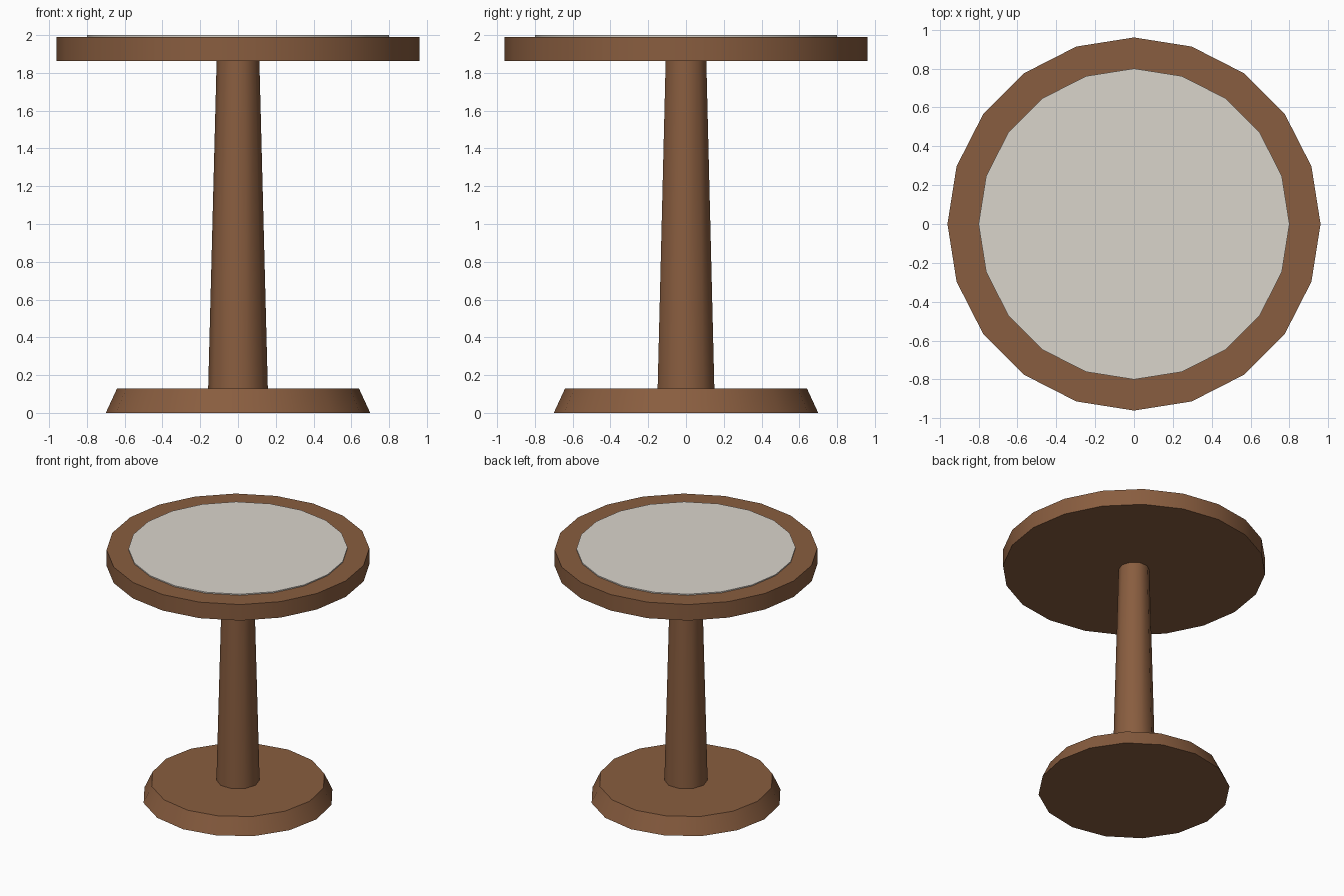
import bpy, bmesh, math

if "Cube" in bpy.data.objects:
    bpy.data.objects.remove(bpy.data.objects["Cube"])


def material(name, color):
    m = bpy.data.materials.new(name)
    m.diffuse_color = (*color, 1.0)
    m.use_nodes = True
    m.node_tree.nodes["Principled BSDF"].inputs["Base Color"].default_value = m.diffuse_color
    return m


wood = material("brown_wood", (0.25, 0.11, 0.05))
pale = material("pale_grey", (0.70, 0.66, 0.60))


def tapered_disc(name, sides, r_bottom, r_top, z0, z1, mat):
    """Capped prism or frustum with a corner on the x axis and smooth sides."""
    bm = bmesh.new()
    rings = []
    for r, z in ((r_bottom, z0), (r_top, z1)):
        rings.append([bm.verts.new((r * math.cos(math.tau * i / sides),
                                    r * math.sin(math.tau * i / sides), z))
                      for i in range(sides)])
    low, high = rings
    bm.faces.new(list(reversed(low)))
    bm.faces.new(high)
    for i in range(sides):
        j = (i + 1) % sides
        bm.faces.new((low[i], low[j], high[j], high[i])).smooth = True
    # Keep the rims crisp
    for e in bm.edges:
        e.smooth = e.calc_face_angle() < math.radians(40)
    mesh = bpy.data.meshes.new(name)
    bm.to_mesh(mesh)
    bm.free()
    mesh.materials.append(mat)
    obj = bpy.data.objects.new(name, mesh)
    bpy.context.collection.objects.link(obj)
    return obj


# Flared foot, tapered column, round top and its pale inlay
tapered_disc("base", 16, 0.70, 0.64, 0.0, 0.13, wood)
tapered_disc("column", 10, 0.158, 0.113, 0.125, 1.87, wood)
tapered_disc("table_top", 20, 0.96, 0.96, 1.862, 1.991, wood)
tapered_disc("top_inlay", 20, 0.80, 0.80, 1.991, 2.0, pale)
